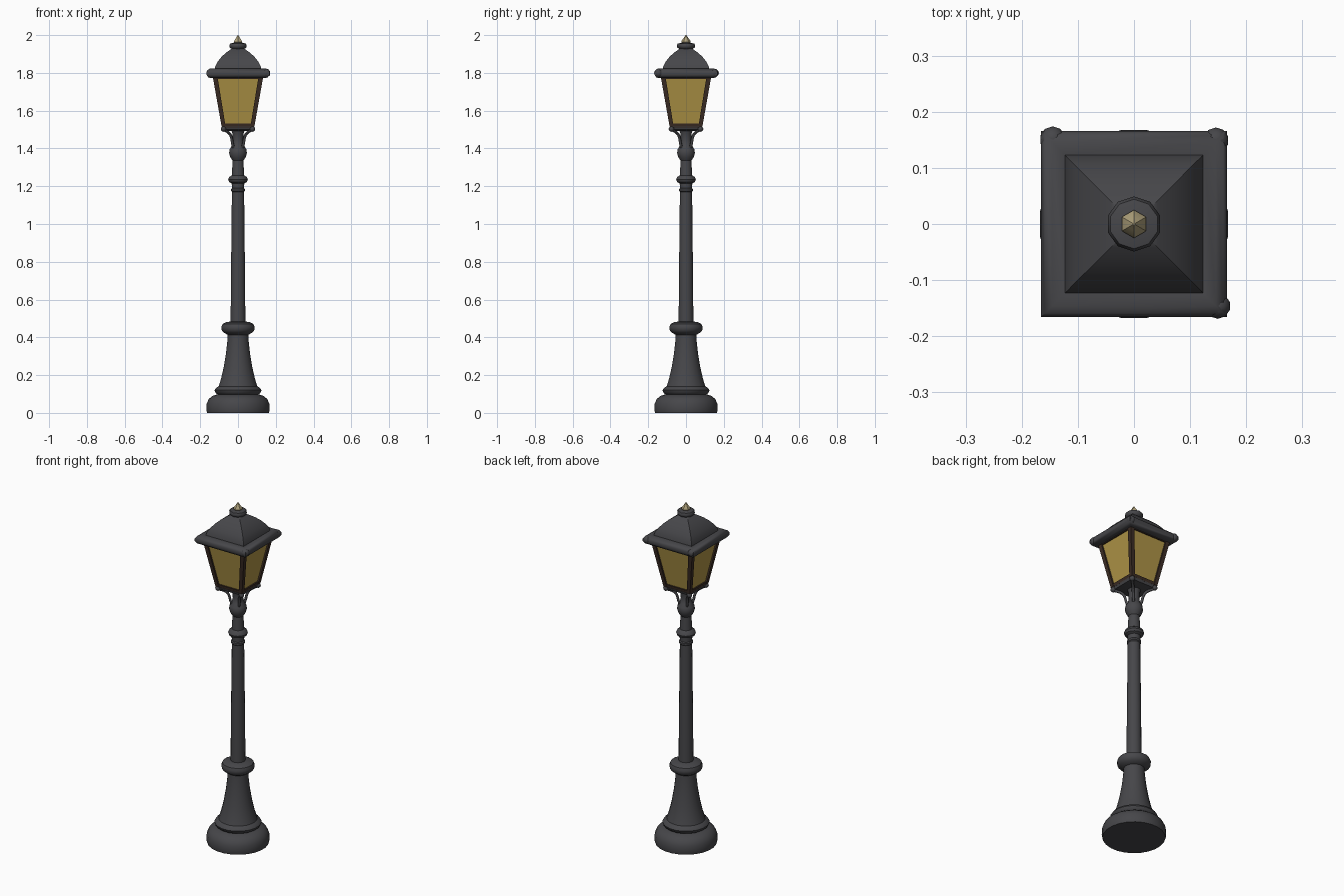
import bpy, bmesh, math
from mathutils import Vector

if "Cube" in bpy.data.objects:
    bpy.data.objects.remove(bpy.data.objects["Cube"])


def material(name, rgb):
    m = bpy.data.materials.new(name)
    m.diffuse_color = (*rgb, 1)
    m.use_nodes = True
    m.node_tree.nodes["Principled BSDF"].inputs["Base Color"].default_value = m.diffuse_color
    return m


IRON = material("dark iron", (0.062, 0.062, 0.068))
BROWN = material("dark brown frame", (0.045, 0.026, 0.018))
GLASS = material("amber glass", (0.43, 0.30, 0.062))
BRASS = material("pale brass", (0.43, 0.36, 0.20))


def loft(name, rows, sides, mat, smooth=40):
    """Stack rings (z, radius, x, y); with 4 sides, radius means half the width."""
    bm = bmesh.new()
    k = math.sqrt(2) if sides == 4 else 1
    rings = []
    for row in rows:
        z, r, cx, cy = (*row, 0, 0)[:4]
        rings.append([bm.verts.new((cx + r * k * math.cos(a), cy + r * k * math.sin(a), z))
                      for a in (math.tau * (i + 0.5) / sides for i in range(sides))])
    for lo, hi in zip(rings, rings[1:]):
        for i in range(sides):
            j = (i + 1) % sides
            bm.faces.new((lo[i], lo[j], hi[j], hi[i]))
    bm.faces.new(rings[0][::-1])
    bm.faces.new(rings[-1])
    return finish(name, bm, mat, smooth)


def finish(name, bm, mat, smooth=40):
    me = bpy.data.meshes.new(name)
    bm.to_mesh(me)
    bm.free()
    me.materials.append(mat)
    ob = bpy.data.objects.new(name, me)
    bpy.context.collection.objects.link(ob)
    bpy.ops.object.select_all(action='DESELECT')
    ob.select_set(True)
    bpy.context.view_layer.objects.active = ob
    bpy.ops.object.shade_smooth_by_angle(angle=math.radians(smooth))
    return ob


def ball(name, loc, radius, mat):
    bm = bmesh.new()
    bmesh.ops.create_icosphere(bm, subdivisions=2, radius=radius)
    bmesh.ops.translate(bm, verts=bm.verts, vec=Vector(loc))
    return finish(name, bm, mat)


# Foot, flared pedestal and its collar
loft("foot", [(0, .165), (.015, .169), (.05, .167), (.075, .155), (.09, .135), (.1, .105)], 24, IRON)
loft("pedestal", [(.095, .105), (.105, .12), (.12, .126), (.132, .118), (.14, .104), (.18, .091),
                  (.24, .077), (.31, .065), (.38, .057), (.42, .055)], 20, IRON)
loft("pedestal_collar", [(.412, .054), (.425, .075), (.437, .087), (.455, .089), (.47, .083),
                         (.481, .062), (.484, .036)], 20, IRON)

# Shaft, upper ring and neck
loft("shaft", [(.47, .04), (.8, .037), (1.17, .033), (1.175, .038), (1.185, .038), (1.19, .033),
               (1.215, .034), (1.222, .048), (1.235, .053), (1.248, .048), (1.258, .033),
               (1.34, .029)], 16, IRON)
loft("neck_bulb", [(1.335, .029), (1.352, .041), (1.375, .048), (1.395, .045), (1.415, .033),
                   (1.44, .028), (1.48, .03), (1.515, .045)], 16, IRON)

# Lantern floor, glass body and rails
loft("lantern_floor", [(1.492, .05), (1.5, .078), (1.515, .084), (1.522, .08)], 4, IRON)
loft("glass_body", [(1.52, .077), (1.785, .126)], 4, GLASS)
loft("bottom_rail", [(1.512, .083), (1.531, .087), (1.531, .07)], 4, BROWN)
loft("top_rail", [(1.768, .129), (1.785, .132)], 4, BROWN)

# Corner posts, curved brackets and corner knobs
for sx in (-1, 1):
    for sy in (-1, 1):
        loft("corner_post", [(1.515, .0105, .076 * sx, .076 * sy),
                             (1.785, .0125, .122 * sx, .122 * sy)], 4, BROWN)
        ball("corner_knob", (.077 * sx, .077 * sy, 1.503), .015, IRON)
        cu = bpy.data.curves.new("bracket", 'CURVE')
        cu.dimensions = '3D'
        cu.bevel_depth = .0075
        cu.bevel_resolution = 1
        cu.resolution_u = 4
        cu.use_fill_caps = True
        sp = cu.splines.new('NURBS')
        pts = [(.02, 1.39), (.029, 1.42), (.034, 1.46), (.048, 1.487), (.076, 1.498)]
        sp.points.add(len(pts) - 1)
        for p, (d, z) in zip(sp.points, pts):
            p.co = (d * sx, d * sy, z, 1)
        sp.use_endpoint_u = True
        sp.order_u = 3
        cu.materials.append(IRON)
        bpy.context.collection.objects.link(bpy.data.objects.new("bracket", cu))

# Rounded square eaves with worn corner lumps
eaves = loft("eaves", [(1.772, .145), (1.777, .158), (1.79, .166), (1.805, .166), (1.817, .159),
                       (1.824, .146), (1.82, .125)], 4, IRON, 50)
for x, y in ((-.145, .151), (.146, .149), (.149, -.146)):
    ball("eaves_corner", (x, y, 1.799), .023, IRON)

# Domed four-sided roof, collar and finial
loft("roof", [(1.815, .124), (1.835, .12), (1.86, .107), (1.885, .087), (1.905, .066),
              (1.922, .042), (1.93, .03)], 4, IRON, 35)
loft("roof_collar", [(1.915, .034), (1.927, .036), (1.934, .046), (1.945, .049), (1.955, .044),
                     (1.96, .022)], 10, IRON)
loft("finial", [(1.955, .02), (1.964, .025), (1.972, .022), (1.985, .012), (2.0, .002)], 6, BRASS)
